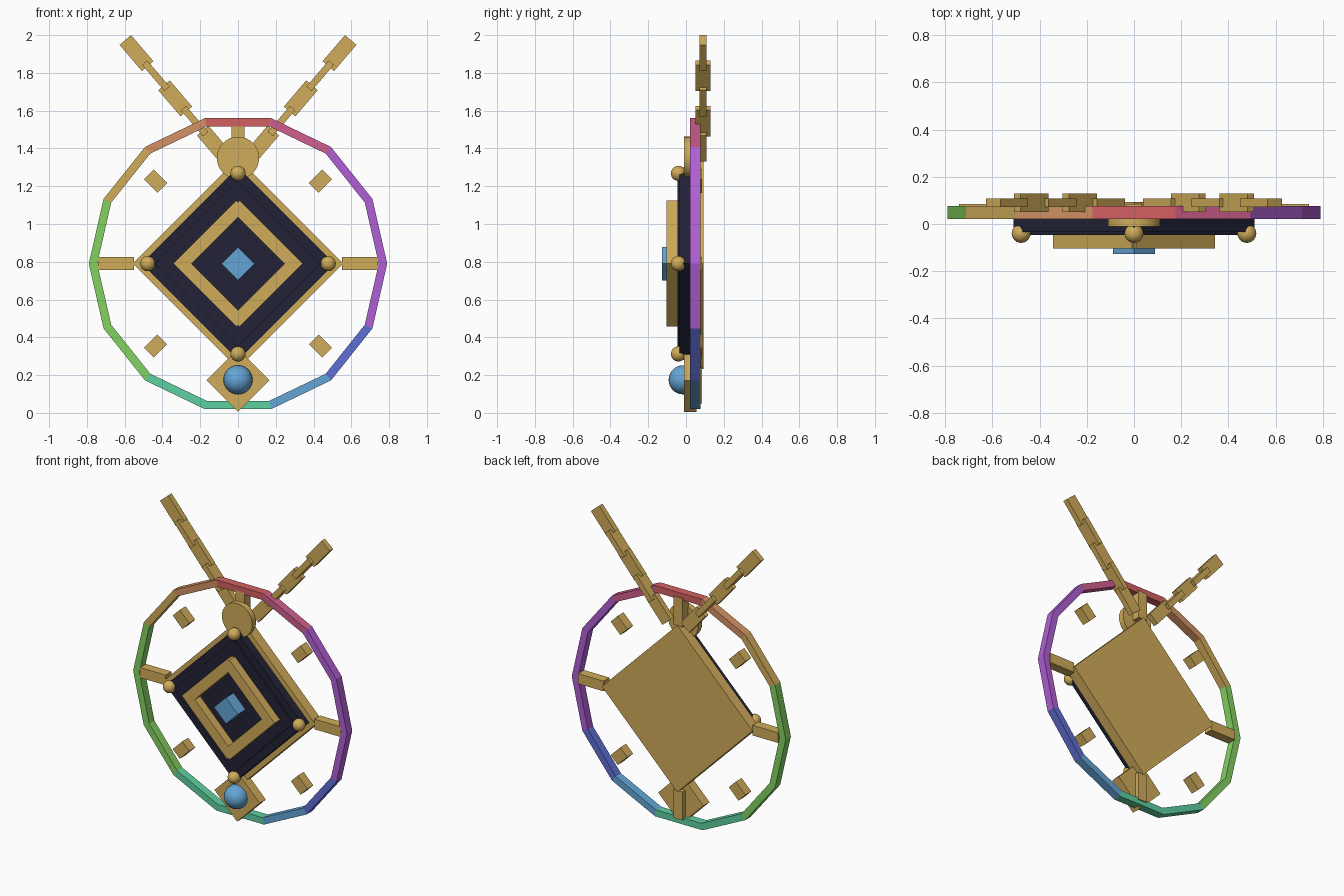
import bpy, bmesh, math
from mathutils import Matrix, Vector

if "Cube" in bpy.data.objects:
    bpy.data.objects.remove(bpy.data.objects["Cube"])

CZ = 0.79            # height of the pendant centre
Q = math.pi / 4


def material(name, r, g, b):
    m = bpy.data.materials.new(name)
    lin = [((c / 255 + 0.055) / 1.055) ** 2.4 for c in (r, g, b)]
    m.diffuse_color = (*lin, 1)
    m.use_nodes = True
    m.node_tree.nodes["Principled BSDF"].inputs["Base Color"].default_value = m.diffuse_color
    return m


GOLD = material("gold", 208, 172, 90)
NAVY = material("navy", 34, 34, 54)
BLUE = material("blue", 100, 166, 214)
RED = material("red", 212, 96, 98)
PINK = material("pink", 207, 94, 142)
PURPLE = material("purple", 176, 96, 212)
INDIGO = material("indigo", 96, 110, 212)
TEAL = material("teal", 94, 208, 160)
GREEN = material("green", 132, 210, 98)
ORANGE = material("orange", 210, 145, 100)


def finish(name, bm, *mats):
    me = bpy.data.meshes.new(name)
    bmesh.ops.recalc_face_normals(bm, faces=bm.faces)
    bm.to_mesh(me)
    bm.free()
    for m in mats:
        me.materials.append(m)
    ob = bpy.data.objects.new(name, me)
    bpy.context.collection.objects.link(ob)
    return ob


def box(name, x, z, sx, sz, y0, y1, mat, angle=0.0):
    """Box centred on x, z; angle turns its length from +x towards +z."""
    bm = bmesh.new()
    bmesh.ops.create_cube(bm, size=1)
    bm.transform(Matrix.Translation((x, (y0 + y1) / 2, z))
                 @ Matrix.Rotation(-angle, 4, 'Y')
                 @ Matrix.Diagonal((sx, y1 - y0, sz, 1)))
    return finish(name, bm, mat)


def diamond(name, z, half, y0, y1, mat):
    side = half * math.sqrt(2)
    return box(name, 0, z, side, side, y0, y1, mat, Q)


def ball(name, x, y, z, r, mat):
    bm = bmesh.new()
    bmesh.ops.create_uvsphere(bm, u_segments=24, v_segments=14, radius=r)
    bm.transform(Matrix.Translation((x, y, z)))
    for f in bm.faces:
        f.smooth = True
    return finish(name, bm, mat)


# Fourteen-sided outer ring, one colour per segment
ring_mats = [PURPLE, PINK, RED, ORANGE, GOLD, GREEN, TEAL, BLUE, INDIGO]
segment_colour = [0, 0, 1, 2, 3, 4, 5, 5, 5, 6, 6, 7, 8, 0]
bm = bmesh.new()
loops = []
for i in range(14):
    a = 2 * math.pi * i / 14
    loops.append([bm.verts.new((r * math.cos(a), y, CZ + r * math.sin(a)))
                  for r, y in ((0.79, 0.022), (0.79, 0.077),
                               (0.745, 0.077), (0.745, 0.022))])
for i in range(14):
    p, q = loops[i], loops[(i + 1) % 14]
    for k in range(4):
        n = (k + 1) % 4
        f = bm.faces.new((p[k], p[n], q[n], q[k]))
        f.material_index = segment_colour[i]
finish("outer_ring", bm, *ring_mats)

# Stacked diamond plates
diamond("back_plate", CZ, 0.557, 0.022, 0.093, GOLD)
diamond("dark_plate", CZ, 0.51, -0.034, 0.03, NAVY)
diamond("dark_upper_plate", CZ, 0.44, -0.046, 0.0, NAVY)
diamond("centre_gem", CZ, 0.088, -0.128, -0.04, BLUE)

# Raised square frame of four bars overlapping at the side corners
for sx in (-1, 1):
    for sz in (-1, 1):
        box("frame_bar", sx * 0.152, CZ + sz * 0.143, 0.472, 0.068,
            -0.104, -0.04, GOLD, -sx * sz * Q)

# Four straight spokes and four short diagonal studs
for i in range(4):
    a = i * math.pi / 2
    box("spoke", 0.645 * math.cos(a), CZ + 0.645 * math.sin(a),
        0.19, 0.068, 0.022, 0.084, GOLD, a)
    a += Q
    box("diagonal_stud", 0.617 * math.cos(a), CZ + 0.617 * math.sin(a),
        0.1, 0.073, 0.022, 0.084, GOLD, a)

# Corner beads
for x, z in ((0.478, 0), (-0.478, 0), (0, 0.478), (0, -0.478)):
    ball("corner_bead", x, -0.04, CZ + z, 0.04, GOLD)

# Lower diamond with its round gem
diamond("lower_diamond", 0.172, 0.167, -0.01, 0.055, GOLD)
ball("lower_gem", 0, -0.015, 0.175, 0.077, BLUE)

# Top disc where the chains meet
bm = bmesh.new()
bmesh.ops.create_cone(bm, cap_ends=True, segments=32, radius1=0.112,
                      radius2=0.112, depth=0.04)
bm.transform(Matrix.Translation((0, 0.01, 1.35)) @ Matrix.Rotation(math.pi / 2, 4, 'X'))
for f in bm.faces:
    f.smooth = len(f.verts) == 4
disc = finish("top_disc", bm, GOLD)
for e in disc.data.edges:
    vs = [disc.data.vertices[v].co.y for v in e.vertices]
    e.use_edge_sharp = abs(vs[0] - vs[1]) < 1e-4

# Two chains of links, alternating flat and edge-on
lean = math.atan2(0.12, 0.1025)
for s in (-1, 1):
    for i in range(5):
        x, z = 0.5375 - 0.1025 * i, 1.905 - 0.12 * i
        wide, deep = (0.08, 0.036) if i % 2 == 0 else (0.036, 0.08)
        box("chain_link", s * x, z, 0.182, wide,
            0.09 - deep / 2, 0.09 + deep / 2, GOLD, s * lean)
